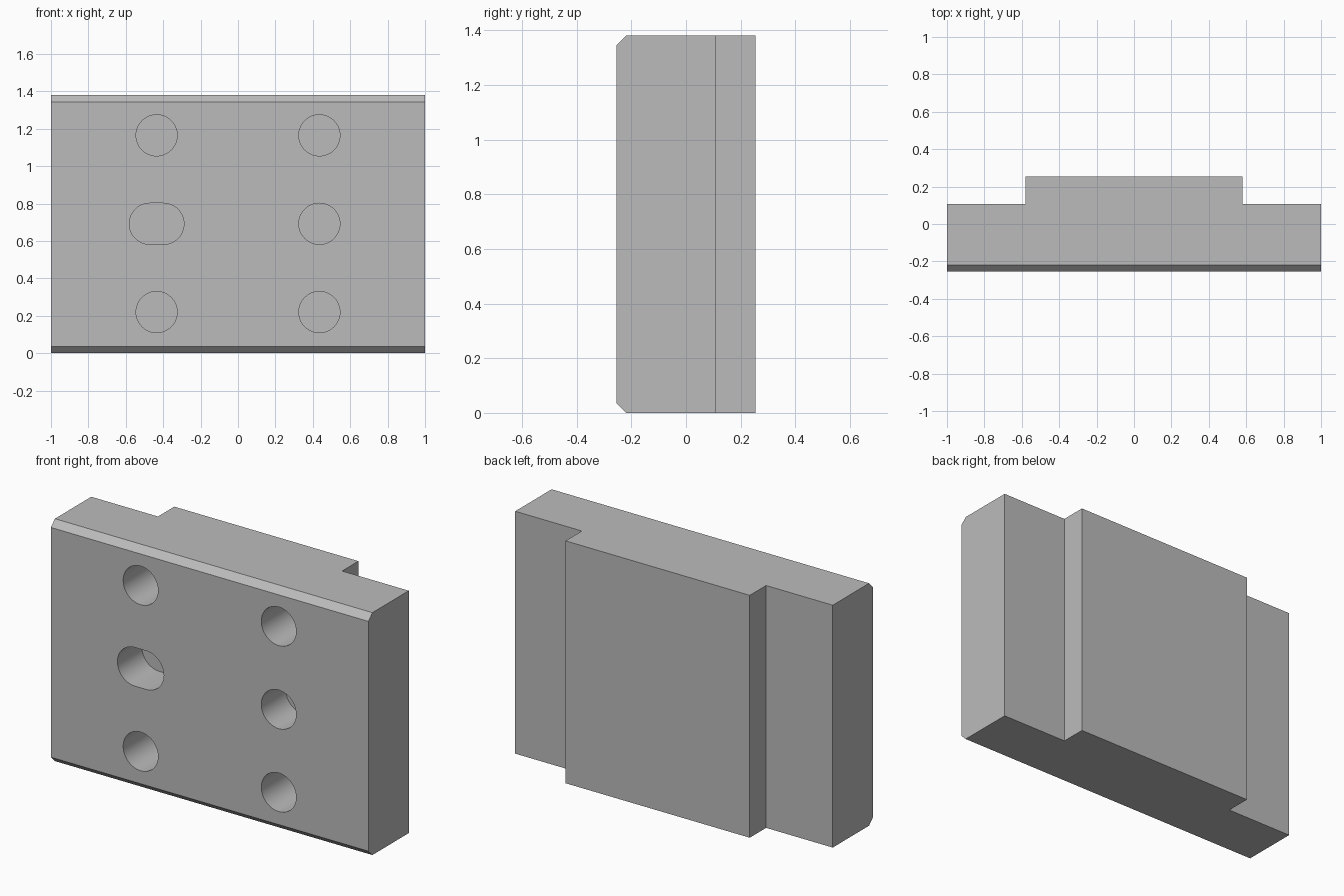
import bpy, bmesh, math
from mathutils import Vector

cube = bpy.data.objects.get("Cube")
if cube:
    bpy.data.objects.remove(cube)

WIDTH, HEIGHT, FRONT, BACK = 2.0, 1.38, -0.255, 0.255
STEP_Y, PAD_HALF, CHAMFER = 0.108, 0.58, 0.036
RADIUS, COLUMN = 0.11, 0.435

metal = bpy.data.materials.new("plain grey")
metal.use_nodes = True
grey = (0.5, 0.5, 0.5, 1)
metal.diffuse_color = grey
metal.node_tree.nodes["Principled BSDF"].inputs["Base Color"].default_value = grey


def extrude(bm, points, offset):
    """Closed outline pushed along an offset into a solid."""
    face = bm.faces.new([bm.verts.new(p) for p in points])
    made = bmesh.ops.extrude_face_region(bm, geom=[face])["geom"]
    verts = [v for v in made if isinstance(v, bmesh.types.BMVert)]
    bmesh.ops.translate(bm, verts=verts, vec=Vector(offset))


def finish(bm, name):
    bmesh.ops.recalc_face_normals(bm, faces=bm.faces[:])
    mesh = bpy.data.meshes.new(name)
    bm.to_mesh(mesh)
    bm.free()
    mesh.materials.append(metal)
    obj = bpy.data.objects.new(name, mesh)
    bpy.context.collection.objects.link(obj)
    return obj


# Block with a raised pad on its back
half = WIDTH / 2
right = [(half, FRONT), (half, STEP_Y), (PAD_HALF, STEP_Y), (PAD_HALF, BACK)]
outline = right + [(-x, y) for x, y in reversed(right)]
bm = bmesh.new()
extrude(bm, [(x, y, 0) for x, y in outline], (0, 0, HEIGHT))

# Chamfers along the front top and bottom edges
long_edges = [e for e in bm.edges
              if all(abs(v.co.y - FRONT) < 1e-4 for v in e.verts)
              and abs(e.verts[0].co.z - e.verts[1].co.z) < 1e-4]
bmesh.ops.bevel(bm, geom=long_edges, offset=CHAMFER, segments=1, affect='EDGES')
block = finish(bm, "mounting_block")


# Blind holes in the front; a stretch turns a round hole into a slot
def add_pocket(bm, x, z, depth, stretch=0.0, sides=48):
    points = []
    for side in (1, -1):
        for i in range(sides // 2 + 1):
            if not stretch and i == sides // 2:
                continue
            a = math.pi * i / (sides // 2) - side * math.pi / 2
            points.append((x + side * stretch + RADIUS * math.cos(a),
                           FRONT - 0.1, z + RADIUS * math.sin(a)))
    extrude(bm, points, (0, depth + 0.1, 0))


bm = bmesh.new()
for x in (-COLUMN, COLUMN):
    for z in (0.22, 1.165):
        add_pocket(bm, x, z, 0.36)
add_pocket(bm, COLUMN, 0.692, 0.22)
add_pocket(bm, -COLUMN, 0.692, 0.22, stretch=0.036)
cutter = finish(bm, "hole_cutter")
cutter.hide_render = True

# Cut the holes, then remove the cutter
cut = block.modifiers.new("holes", 'BOOLEAN')
cut.operation = 'DIFFERENCE'
cut.solver = 'EXACT'
cut.object = cutter
bpy.ops.object.select_all(action='DESELECT')
block.select_set(True)
bpy.context.view_layer.objects.active = block
bpy.ops.object.modifier_apply(modifier=cut.name)
bpy.data.objects.remove(cutter)
bpy.ops.object.shade_smooth_by_angle(angle=math.radians(30))
